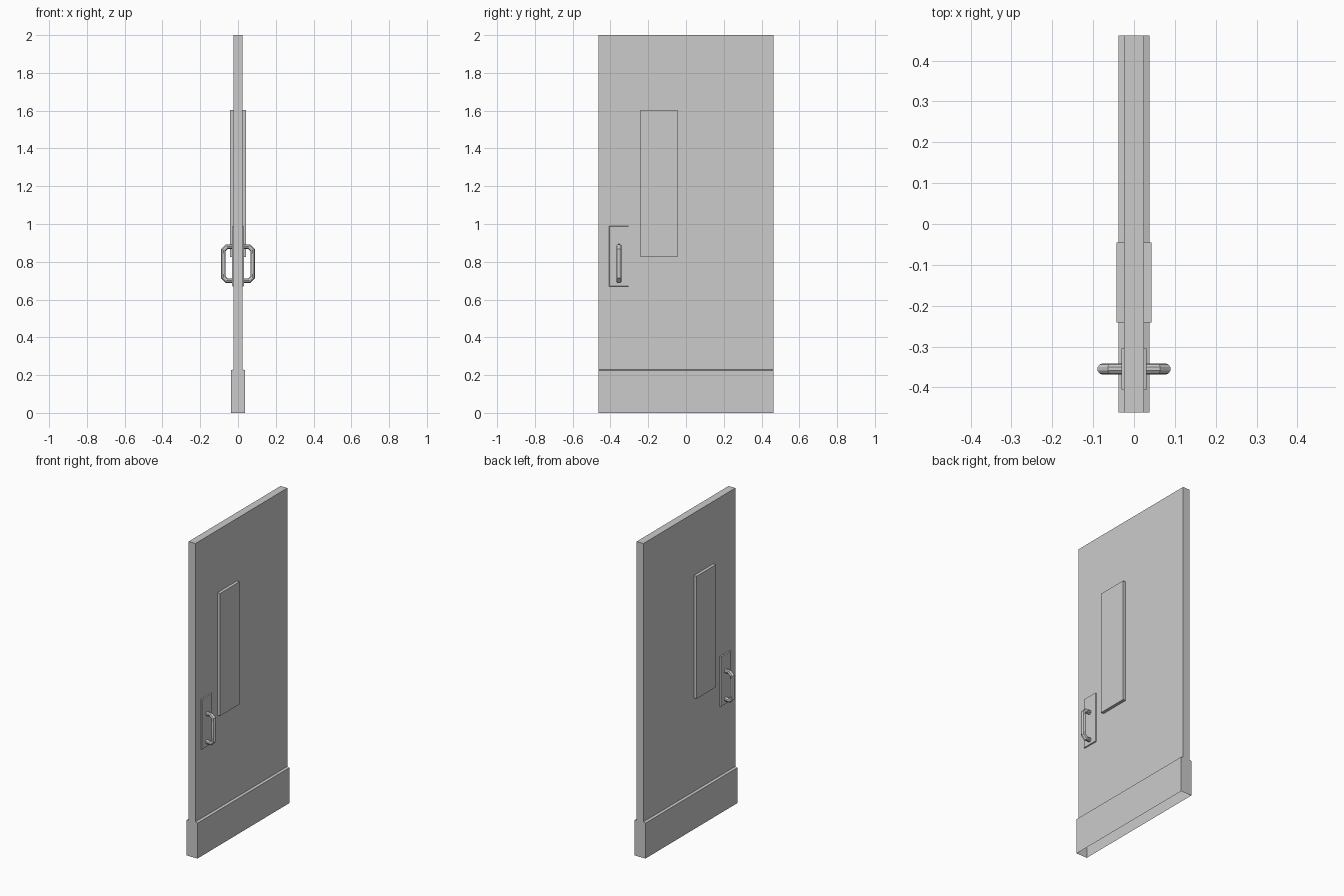
import bpy
import bmesh

cube = bpy.data.objects.get("Cube")
if cube:
    bpy.data.objects.remove(cube, do_unlink=True)

GREY = (0.6, 0.6, 0.6, 1.0)
grey = bpy.data.materials.new("plain_grey")
grey.use_nodes = True
grey.diffuse_color = GREY
grey.node_tree.nodes["Principled BSDF"].inputs["Base Color"].default_value = GREY


def link(name, data):
    obj = bpy.data.objects.new(name, data)
    bpy.context.collection.objects.link(obj)
    data.materials.append(grey)
    return obj


def box(name, low, high, open_bottom=False, edit=None):
    """Box between two corners; edit may move vertices before it is stored."""
    bm = bmesh.new()
    bmesh.ops.create_cube(bm, size=1)
    for v in bm.verts:
        for i in range(3):
            v.co[i] = high[i] if v.co[i] > 0 else low[i]
    if edit:
        for v in bm.verts:
            edit(v.co)
    if open_bottom:
        bm.normal_update()
        under = [f for f in bm.faces if f.normal.z < -0.9]
        bmesh.ops.delete(bm, geom=under, context='FACES_ONLY')
    mesh = bpy.data.meshes.new(name)
    bm.to_mesh(mesh)
    bm.free()
    return link(name, mesh)


SLAB_X, HALF_Y, KICK_X, KICK_Z = 0.024, 0.462, 0.038, 0.23

# Door slab standing on the kick plate
box("door_slab", (-SLAB_X, -HALF_Y, KICK_Z), (SLAB_X, HALF_Y, 2))


# Kick plate: hollow underneath, with a slightly sloped ledge formed by a cap
LEDGE_Z = KICK_Z - 0.005
skirt = box("kick_plate", (-KICK_X, -HALF_Y, 0), (KICK_X, HALF_Y, LEDGE_Z), open_bottom=True)
bm = bmesh.new()
bm.from_mesh(skirt.data)
bm.normal_update()
top = next(f for f in bm.faces if f.normal.z > 0.9)
cap = bmesh.ops.extrude_discrete_faces(bm, faces=[top])["faces"][0]
bmesh.ops.delete(bm, geom=[cap], context='FACES')
bm.faces.ensure_lookup_table()
bm.normal_update()
rim = [v for v in bm.verts if v.co.z > LEDGE_Z - 0.001]
bmesh.ops.remove_doubles(bm, verts=rim, dist=0.0001)
if not any(f.normal.z > 0.9 for f in bm.faces):
    bmesh.ops.holes_fill(bm, edges=[e for e in bm.edges if e.is_boundary
                                    and all(v.co.z > 0.1 for v in e.verts)], sides=4)
bm.normal_update()
bm.to_mesh(skirt.data)
bm.free()


def slope_ledge(co):
    if co.z > LEDGE_Z + 0.001:
        co.x = SLAB_X if co.x > 0 else -SLAB_X


box("kick_plate_ledge", (-KICK_X, -HALF_Y, LEDGE_Z), (KICK_X, HALF_Y, KICK_Z),
    open_bottom=True, edit=slope_ledge)

# Raised window panel passing through the slab
box("window_panel", (-0.043, -0.241, 0.824), (0.043, -0.045, 1.603))

# Handle plates and pull handles on both faces
for side, label in ((1, "left"), (-1, "right")):
    inner, outer = side * 0.02, side * 0.031

    def taper(co):
        if abs(co.x) > 0.025:
            co.y += 0.003 if co.y < -0.355 else -0.003
            co.z += 0.003 if co.z < 0.8 else -0.003

    box(label + "_handle_plate", (min(inner, outer), -0.408, 0.668),
        (max(inner, outer), -0.302, 0.99), edit=taper)

    curve = bpy.data.curves.new(label + "_pull_handle", 'CURVE')
    curve.dimensions = '3D'
    curve.bevel_depth = 0.0138
    curve.bevel_resolution = 3
    curve.use_fill_caps = True
    half = [(0.022, 0.09), (0.059, 0.09), (0.077, 0.072)]
    path = half + [(x, -z) for x, z in reversed(half)]
    spline = curve.splines.new('POLY')
    spline.points.add(len(path) - 1)
    for point, (x, z) in zip(spline.points, path):
        point.co = (side * x, -0.355, 0.79 + z, 1)
    handle = link(label + "_pull_handle", curve)
    bpy.ops.object.select_all(action='DESELECT')
    handle.select_set(True)
    bpy.context.view_layer.objects.active = handle
    bpy.ops.object.convert(target='MESH')
    bpy.ops.object.shade_smooth_by_angle()
